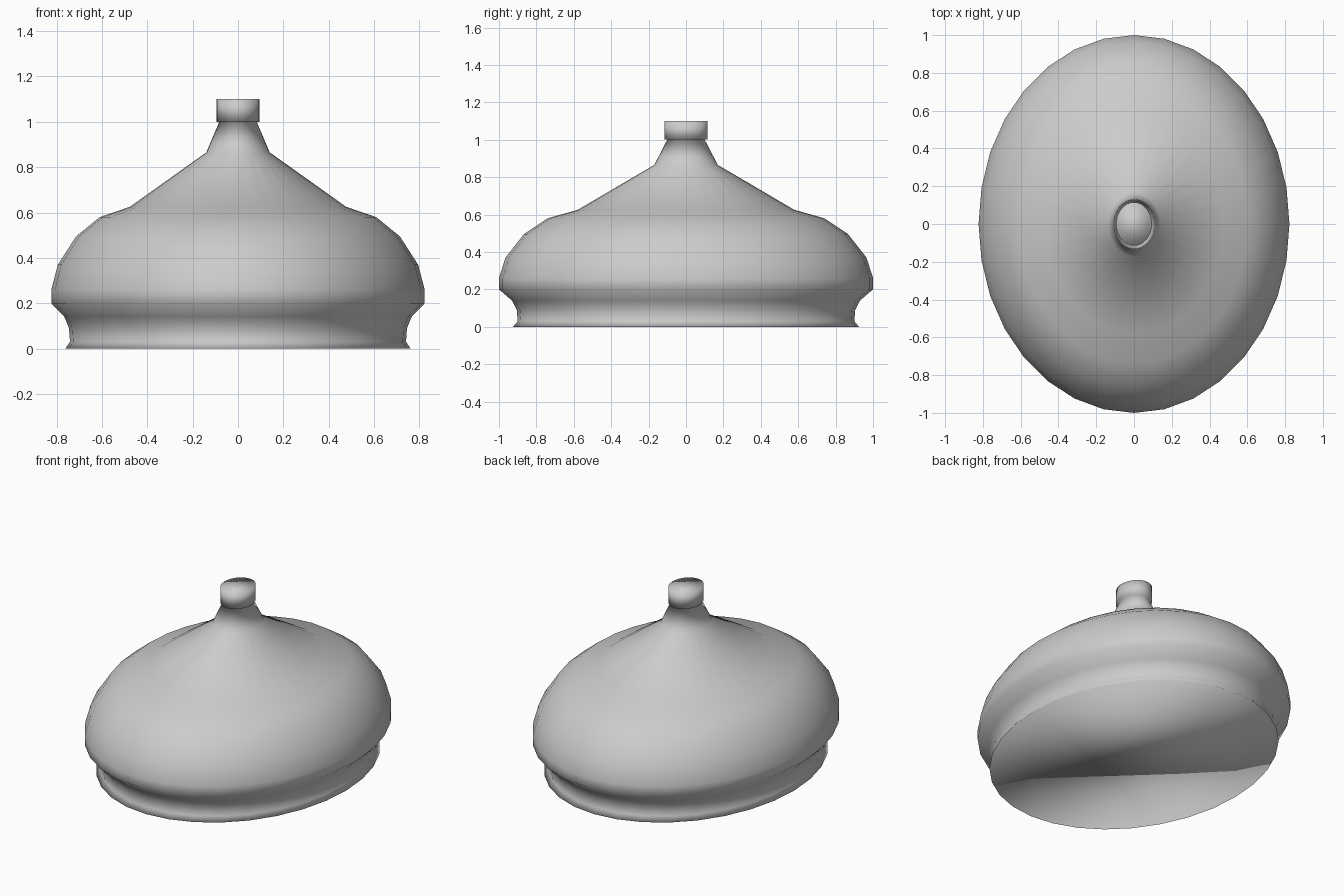
import bpy, bmesh, math

if "Cube" in bpy.data.objects:
    bpy.data.objects.remove(bpy.data.objects["Cube"])

SIDES = 32
X_SCALE = 0.823  # oval: narrower across x than y


def oval_lathe(name, profile):
    """Revolve (radius, z) points into a closed oval body, capped at both ends."""
    bm = bmesh.new()
    rings = []
    for r, z in profile:
        ring = []
        for i in range(SIDES):
            a = 2 * math.pi * i / SIDES
            ring.append(bm.verts.new((r * X_SCALE * math.cos(a), r * math.sin(a), z)))
        rings.append(ring)
    for lo, hi in zip(rings, rings[1:]):
        for i in range(SIDES):
            j = (i + 1) % SIDES
            bm.faces.new((lo[i], lo[j], hi[j], hi[i]))
    bm.faces.new(list(reversed(rings[0])))
    bm.faces.new(rings[-1])
    for f in bm.faces:
        f.smooth = True
    mesh = bpy.data.meshes.new(name)
    bm.to_mesh(mesh)
    bm.free()
    obj = bpy.data.objects.new(name, mesh)
    bpy.context.collection.objects.link(obj)
    return obj


# Flared foot, waist, bulging shoulder, conical top, neck and finial knob
oval_lathe("oval_lid", [
    (0.925, 0.0), (0.90, 0.03), (0.905, 0.09), (0.93, 0.14),
    (1.0, 0.20), (1.0, 0.26), (0.965, 0.37), (0.867, 0.495),
    (0.74, 0.58), (0.58, 0.625), (0.17, 0.865), (0.10, 1.0),
    (0.115, 1.0), (0.115, 1.10),
])
